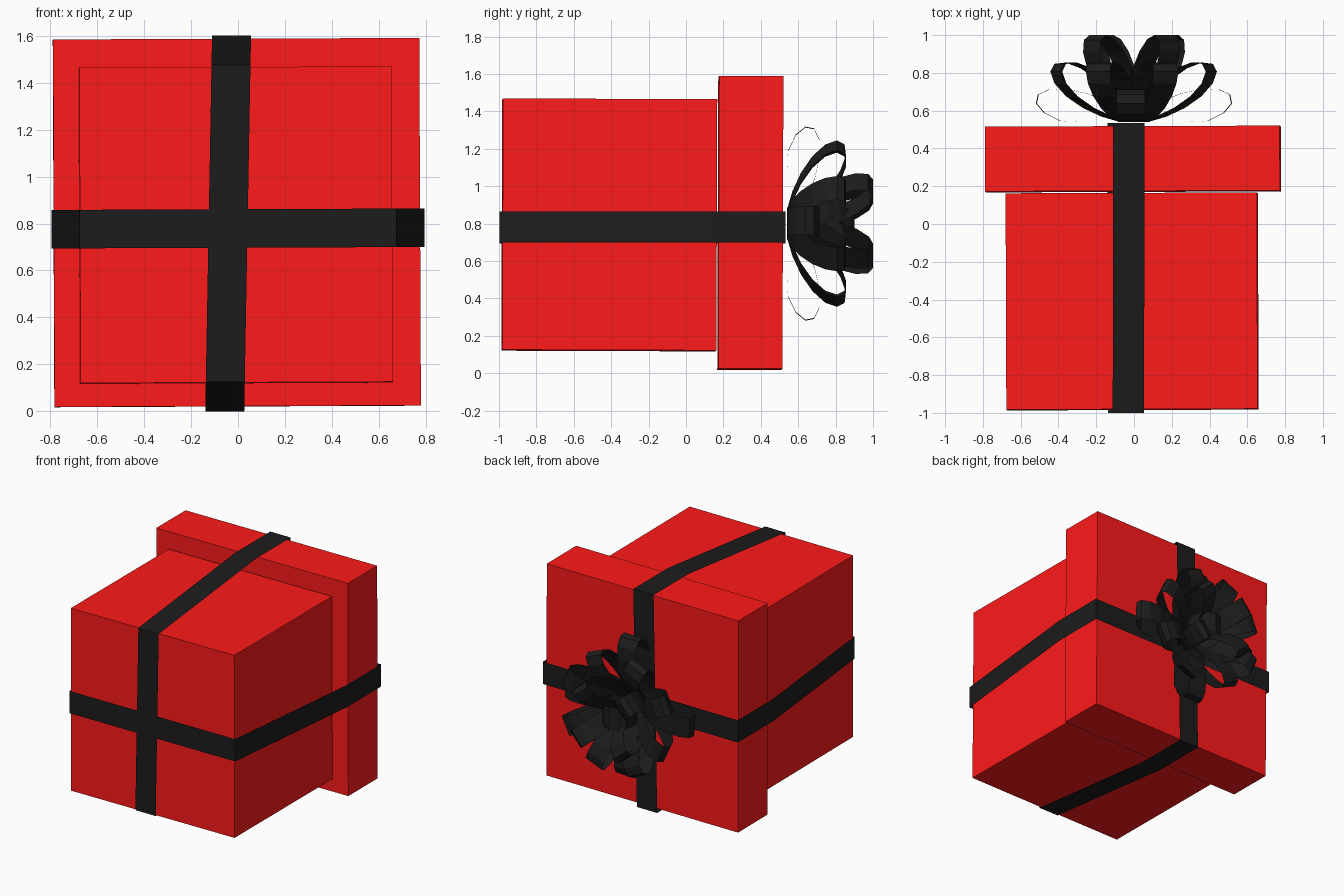
import bpy, bmesh
from math import sin, cos, pi, radians
from mathutils import Matrix, Vector

if "Cube" in bpy.data.objects:
    bpy.data.objects.remove(bpy.data.objects["Cube"])


def material(name, rgb):
    m = bpy.data.materials.new(name)
    m.diffuse_color = (*rgb, 1)
    m.use_nodes = True
    m.node_tree.nodes["Principled BSDF"].inputs["Base Color"].default_value = m.diffuse_color
    return m


RED = material("red_paper", (1.0, 0.01, 0.01))
BLACK = material("black_ribbon", (0.012, 0.012, 0.012))


def finish(name, bm, mat):
    me = bpy.data.meshes.new(name)
    bm.to_mesh(me)
    bm.free()
    me.materials.append(mat)
    ob = bpy.data.objects.new(name, me)
    bpy.context.collection.objects.link(ob)
    return ob


def block(name, center, size):
    bm = bmesh.new()
    bmesh.ops.create_cube(bm, size=1)
    bmesh.ops.scale(bm, vec=size, verts=bm.verts)
    ob = finish(name, bm, RED)
    ob.location = center
    ob.rotation_euler = (radians(-0.2), radians(-0.25), radians(0.2))
    return ob


def band(bm, path, offset):
    """Closed strip through a path of points, widened by +-offset."""
    off = Vector(offset)
    rows = [(bm.verts.new(Vector(p) - off), bm.verts.new(Vector(p) + off)) for p in path]
    for (a, b), (c, d) in zip(rows, rows[1:] + rows[:1]):
        f = bm.faces.new((a, b, d, c))
        f.smooth = False


# Box and its wider lid
block("box", (-0.01, -0.41, 0.793), (1.33, 1.145, 1.343))
block("lid", (-0.005, 0.344, 0.804), (1.56, 0.343, 1.565))

# Taut ribbon from box edge to lid edge, running vertically
bm = bmesh.new()
profile = [(-1.0, 0.125), (-1.0, 1.475), (0.13, 1.6), (0.535, 1.6), (0.535, 0.0), (0.13, 0.0)]
band(bm, [(-0.042 + 0.018 * (z - 0.8), y, z) for y, z in profile], (0.083, 0, 0))
finish("vertical_ribbon", bm, BLACK)

# The same around the sides
bm = bmesh.new()
half = [(0.675, -0.997), (0.795, 0.13), (0.795, 0.532)]
outline = half + [(-x, y) for x, y in reversed(half)]
band(bm, [(x, y, 0.779 + 0.004 * x) for x, y in outline], (0, 0, 0.082))
finish("horizontal_ribbon", bm, BLACK)


# Bow: layers of teardrop loops (azimuth, elevation, length, height, width)
loops = [(a, 12, 0.53, 0.10, 0.15) for a in (2, 92, 182, 272)]
loops += [(a, 31, 0.52, 0.10, 0.14) for a in (25, 68, 115, 157, 205, 245, 292, 335)]
loops += [(a, 57, 0.50, 0.10, 0.14) for a in (50, 140, 230, 320)]
bm = bmesh.new()
BASE = Vector((0, 0.545, 0.80))
SEG = 14
for az, el, length, height, width in loops:
    a, e = radians(az), radians(el)
    radial = Vector((cos(a), 0, sin(a)))
    across = Vector((-sin(a), 0, cos(a)))
    out = radial * cos(e) + Vector((0, sin(e), 0))
    up = Vector((0, cos(e), 0)) - radial * sin(e)
    path = []
    for i in range(SEG):
        t = 2 * pi * (i + 0.5) / SEG
        r = length * (1 - cos(t)) / 2
        h = height * sin(t) * (0.35 + 0.65 * sin(t / 2))
        path.append(BASE + out * r + up * h)
    band(bm, path, across * width / 2)
for v in bm.verts:
    v.co.y = max(v.co.y, 0.54)
top = max(v.co.y for v in bm.verts)
for v in bm.verts:
    v.co.y = 0.54 + (v.co.y - 0.54) * 0.46 / (top - 0.54)
finish("bow_loops", bm, BLACK)

# Small curl in the middle of the bow
bm = bmesh.new()
ring = [(0.11 * cos(2 * pi * i / 12), 0.77 + 0.13 * sin(2 * pi * i / 12), 0.80) for i in range(12)]
band(bm, ring, (0, 0, 0.08))
finish("bow_center", bm, BLACK)
